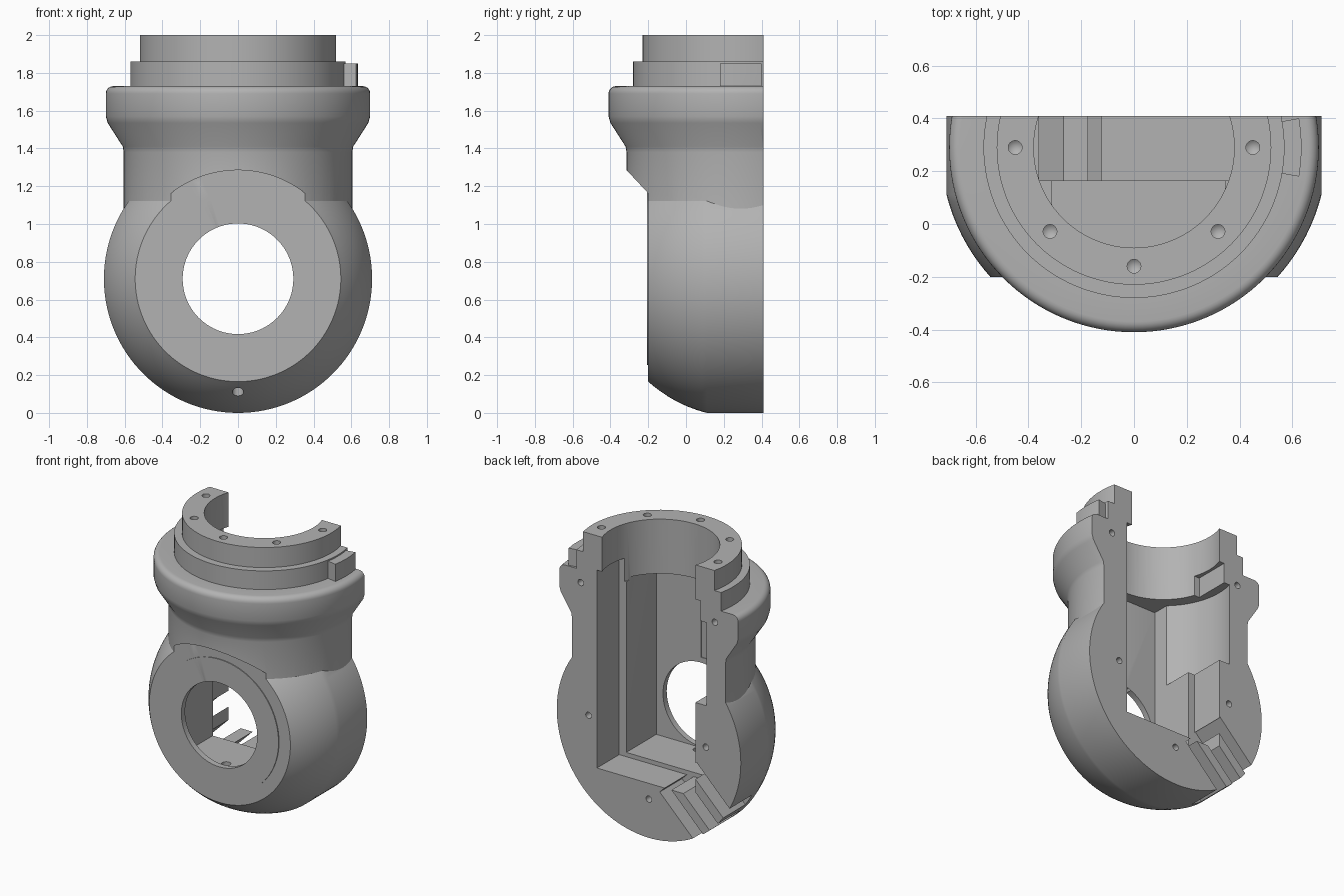
import bpy, bmesh
from math import sin, cos, pi, radians, sqrt
from mathutils import Matrix, Vector

if "Cube" in bpy.data.objects:
    bpy.data.objects.remove(bpy.data.objects["Cube"])

grey = bpy.data.materials.new("cast_grey")
grey.use_nodes = True
grey.diffuse_color = (0.45, 0.45, 0.45, 1)
grey.node_tree.nodes["Principled BSDF"].inputs["Base Color"].default_value = (0.45, 0.45, 0.45, 1)

AXIS = 0.29     # y of the vertical bore axis
HUB = 0.71      # z of the horizontal hub axis
BACK = 0.41     # y of the split face


def finish(name, bm):
    bmesh.ops.remove_doubles(bm, verts=bm.verts, dist=1e-5)
    bmesh.ops.recalc_face_normals(bm, faces=bm.faces)
    me = bpy.data.meshes.new(name)
    bm.to_mesh(me)
    bm.free()
    me.materials.append(grey)
    ob = bpy.data.objects.new(name, me)
    bpy.context.collection.objects.link(ob)
    return ob


def lathe(name, profile, matrix, steps=96):
    """Spin (radius, height) points around local z, then place."""
    bm = bmesh.new()
    vs = [bm.verts.new((r, 0, h)) for r, h in profile]
    es = [bm.edges.new(p) for p in zip(vs, vs[1:])]
    bmesh.ops.spin(bm, geom=vs + es, cent=(0, 0, 0), axis=(0, 0, 1),
                   angle=2 * pi, steps=steps, use_duplicate=False)
    bm.transform(matrix)
    return finish(name, bm)


def upright(x=0, y=AXIS):
    return Matrix.Translation((x, y, 0))


def along_y(x=0, z=HUB):
    return Matrix.Translation((x, 0, z)) @ Matrix.Rotation(-pi / 2, 4, 'X')


def rod(name, r, a, b, matrix, steps=96):
    return lathe(name, [(0, a), (r, a), (r, b), (0, b)], matrix, steps)


def prism(name, pts, y0, y1):
    """Extrude an (x, z) outline along y."""
    bm = bmesh.new()
    f = bm.faces.new([bm.verts.new((x, y0, z)) for x, z in pts])
    ext = bmesh.ops.extrude_face_region(bm, geom=[f])
    bmesh.ops.translate(bm, vec=(0, y1 - y0, 0),
                        verts=[v for v in ext["geom"] if isinstance(v, bmesh.types.BMVert)])
    return finish(name, bm)


def box(name, x0, x1, y0, y1, z0, z1):
    return prism(name, [(x0, z0), (x1, z0), (x1, z1), (x0, z1)], y0, y1)


def combine(target, tool, op='DIFFERENCE'):
    mod = target.modifiers.new(tool.name, 'BOOLEAN')
    mod.operation, mod.solver, mod.object = op, 'EXACT', tool
    bpy.context.view_layer.objects.active = target
    bpy.ops.object.modifier_apply(modifier=mod.name)
    bpy.data.objects.remove(tool)


# Lower hub: a ball trimmed by a drum, flat at the front
R = sqrt(0.71 ** 2 + 0.18 ** 2)
arc = [(sqrt(R * R - (y - AXIS) ** 2), y) for y in [-0.2 + 0.31 * i / 12 for i in range(13)]]
housing = lathe("housing", [(0, -0.2)] + arc + [(0.71, BACK), (0, BACK)], along_y(), 128)

# Neck, flared collar with rounded rim, stepped spigots
rim = [(0.66 + 0.04 * cos(a), 1.69 + 0.04 * sin(a)) for a in [pi / 2 * i / 6 for i in range(7)]]
neck = lathe("neck", [(0, 0.9), (0.605, 0.9), (0.605, 1.38), (0.61, 1.41), (0.69, 1.535),
                      (0.70, 1.57)] + rim + [(0.57, 1.73), (0.57, 1.86), (0.52, 1.86),
                                             (0.52, 2), (0, 2)], upright(), 128)
combine(neck, rod("front_relief", 0.575, -1, -0.2, along_y(), 128))
combine(neck, box("split_plane", -1, 1, BACK, 2, -1, 3))
combine(housing, neck, 'UNION')

# Raised front pad
combine(housing, rod("front_pad", 0.457, -0.206, -0.1, along_y()), 'UNION')

# Locating key on the lower spigot
bm = bmesh.new()
ring = [(r, a) for r, s in ((0.55, 1), (0.635, -1)) for a in (-10 * s, -5 * s, 0, 5 * s, 10 * s)]
f = bm.faces.new([bm.verts.new((r * cos(radians(a)), AXIS + r * sin(radians(a)), 1.72)) for r, a in ring])
ext = bmesh.ops.extrude_face_region(bm, geom=[f])
bmesh.ops.translate(bm, vec=(0, 0, 0.13),
                    verts=[v for v in ext["geom"] if isinstance(v, bmesh.types.BMVert)])
combine(housing, finish("locating_key", bm), 'UNION')

# Bore and inner chambers
combine(housing, rod("bore", 0.38, 1.6, 2.2, upright()))
combine(housing, box("inner_room", -0.31, 0.345, -0.165, 0.3, 0.41, 1.62))
combine(housing, prism("rear_room", [(-0.36, 0.38), (0.4, 0.38), (0.4, 1.76), (-0.4, 1.76),
                                     (-0.4, 1.04), (-0.36, 1.04)], 0.165, 1))
chamber = rod("side_chamber", 0.46, 1.04, 1.62, upright())
combine(chamber, box("chamber_half", 0, 1, -1, 2, 0, 3))
combine(housing, chamber)
combine(housing, rod("hub_opening", 0.293, -1, 0.1, along_y()))

# Three slots leaving two fins in the lower corner
for u in (-0.155, 0, 0.155):
    pts = [(d, u + w) for d, w in ((0.32, -0.045), (0.9, -0.045), (0.9, 0.045), (0.32, 0.045))]
    combine(housing, prism("fin_slot", [((-d - v) * sqrt(0.5), HUB + (v - d) * sqrt(0.5))
                                        for d, v in pts], 0.165, 1))

# Screw holes: top face, split face, drain
for a in (0, -45, -90, -135, -180):
    place = upright(0.45 * cos(radians(a)), AXIS + 0.45 * sin(radians(a)))
    combine(housing, lathe("top_screw", [(0, 1.91), (0.026, 1.93), (0.026, 2.1), (0, 2.1)], place, 24))
for x, z in ((0.525, 1.64), (0.465, 0.73), (0, 0.27), (-0.44, 0.75), (-0.51, 1.64)):
    combine(housing, rod("split_screw", 0.022, 0.33, 0.6, along_y(x, z), 24))
combine(housing, rod("drain_hole", 0.03, -0.2, 0.6, upright(0, -0.13), 24))

# Smooth shading with crisp edges
bpy.ops.object.select_all(action='DESELECT')
housing.select_set(True)
bpy.context.view_layer.objects.active = housing
bpy.ops.object.shade_smooth_by_angle(angle=radians(25))
